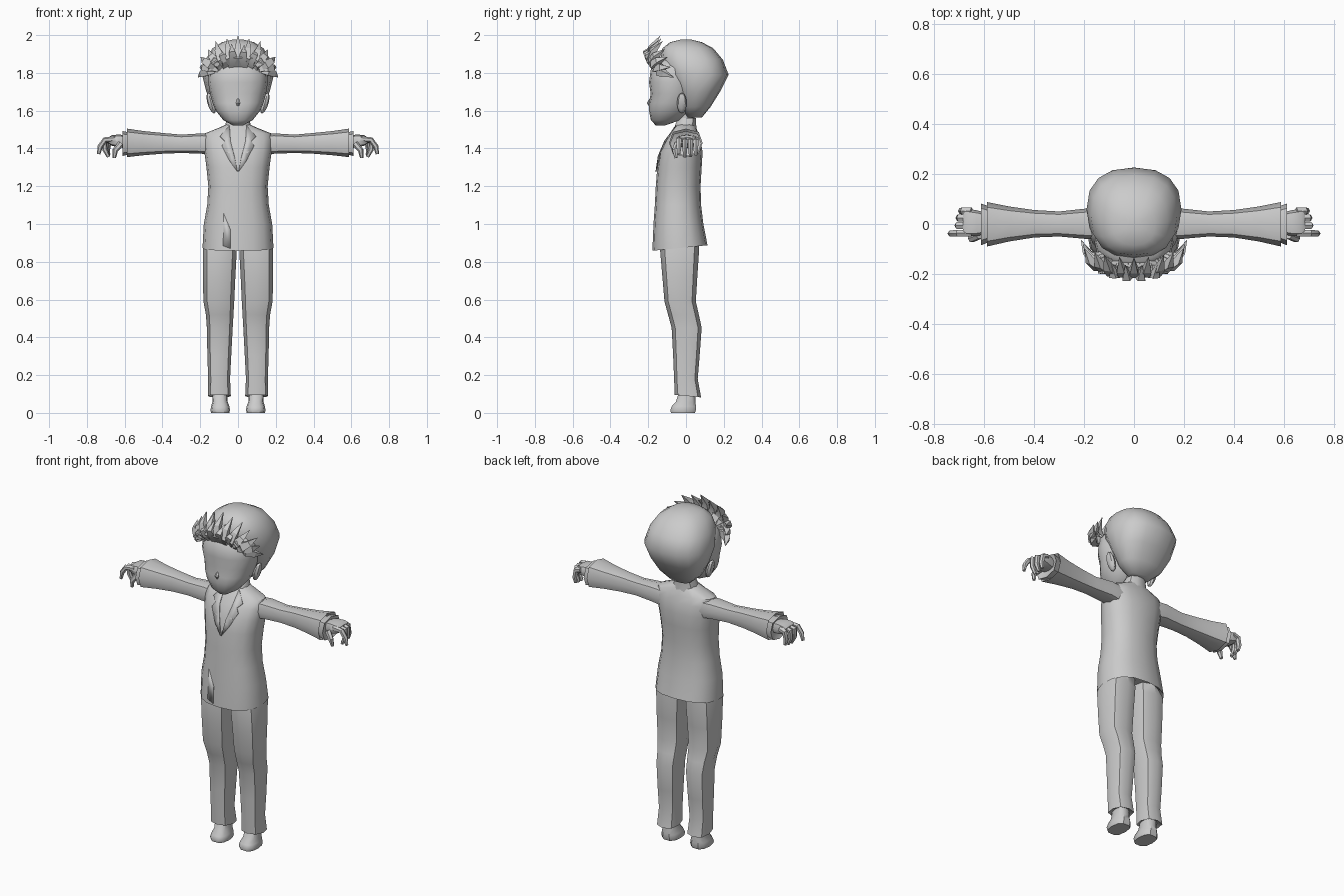
import bpy, bmesh, math
from mathutils import Vector
from mathutils.bvhtree import BVHTree


def finish(name, bm, mirror=False, angle=40):
    bmesh.ops.recalc_face_normals(bm, faces=bm.faces)
    me = bpy.data.meshes.new(name)
    bm.to_mesh(me)
    bm.free()
    me.shade_smooth()
    me.set_sharp_from_angle(angle=math.radians(angle))
    ob = bpy.data.objects.new(name, me)
    bpy.context.collection.objects.link(ob)
    if mirror:
        ob.modifiers.new("mirror", 'MIRROR')
    return ob


def skin(bm, rings):
    """Bridge equal-length rings of points and cap both ends."""
    rows = [[bm.verts.new(p) for p in r] for r in rings]
    n = len(rows[0])
    for a, b in zip(rows, rows[1:]):
        for i in range(n):
            j = (i + 1) % n
            bm.faces.new((a[i], a[j], b[j], b[i]))
    bm.faces.new(rows[0])
    bm.faces.new(rows[-1][::-1])


def spow(v, e):
    return math.copysign(abs(v) ** (2 / e), v)


def loft(name, rings, n=12, e=2.3, axis='z', mirror=False, angle=40):
    """Rings are (position, a0, a1, b0, b1[, tilt]) superellipse sections."""
    out = []
    for r in rings:
        p, a0, a1, b0, b1 = r[:5]
        tilt = r[5] if len(r) > 5 else 0
        row = []
        for i in range(n):
            t = 2 * math.pi * i / n
            a = (a0 + a1) / 2 + (a1 - a0) / 2 * spow(math.cos(t), e)
            b = (b0 + b1) / 2 + (b1 - b0) / 2 * spow(math.sin(t), e)
            row.append((a, b, p + tilt * b) if axis == 'z' else (p, a, b))
        out.append(row)
    bm = bmesh.new()
    skin(bm, out)
    return finish(name, bm, mirror, angle)


def sym(rows):
    """Expand (z, half width, y0, y1[, tilt]) to loft rings."""
    return [(r[0], -r[1], r[1], *r[2:]) for r in rows]


def tube(bm, pts, radii, n=6, up=(0, 1, 0), flat=1.0):
    pts = [Vector(p) for p in pts]
    rings = []
    for i, p in enumerate(pts):
        d = (pts[min(i + 1, len(pts) - 1)] - pts[max(i - 1, 0)]).normalized()
        u = (Vector(up) - d * d.dot(Vector(up))).normalized()
        v = d.cross(u)
        rings.append([p + radii[i] * (u * math.cos(t) * flat + v * math.sin(t))
                      for t in (2 * math.pi * (k + .5) / n for k in range(n))])
    skin(bm, rings)


# Jacket body, with a recessed underside at the hem
jacket = loft("jacket", sym([
    (0.93, .15, -.13, .07), (0.876, .188, -.178, .114, .1),
    (1.0, .181, -.172, .092), (1.1, .163, -.165, .08), (1.2, .157, -.16, .077),
    (1.3, .167, -.152, .083), (1.38, .178, -.14, .088), (1.44, .184, -.11, .078),
    (1.48, .175, -.085, .065), (1.51, .10, -.065, .055), (1.53, .055, -.05, .045)]),
    n=16, e=2.4)

# Trousers
loft("trouser_legs", [
    (.95, .01, .165, -.12, .06), (.87, .006, .186, -.138, .07), (.72, .014, .186, -.125, .06),
    (.59, .02, .183, -.114, .052), (.52, .024, .17, -.095, .068), (.45, .028, .165, -.076, .083),
    (.3, .036, .162, -.068, .072), (.18, .042, .158, -.063, .062), (.09, .038, .16, -.06, .08, -.1),
    (.10, .055, .14, -.04, .05)], n=8, e=2.5, mirror=True)

# Shoes
loft("shoes", [
    (0, .046, .142, -.082, .05), (.015, .042, .146, -.086, .055), (.035, .046, .142, -.078, .055),
    (.06, .055, .135, -.055, .052), (.12, .06, .135, -.035, .05)], n=10, e=2.7, mirror=True)

# Sleeves, cuffs and palms
loft("sleeves", [
    (.12, -.06, .06, 1.36, 1.475), (.19, -.06, .062, 1.372, 1.48), (.3, -.05, .05, 1.376, 1.473),
    (.4, -.054, .056, 1.372, 1.482), (.5, -.07, .07, 1.364, 1.492), (.588, -.09, .088, 1.354, 1.505),
    (.57, -.07, .07, 1.37, 1.485)], n=8, e=2.6, axis='x', mirror=True)
loft("cuffs", [
    (.55, -.06, .06, 1.375, 1.48), (.612, -.085, .082, 1.36, 1.492),
    (.6, -.06, .06, 1.38, 1.475)], n=8, e=2.6, axis='x', mirror=True)
loft("palms", [
    (.57, -.035, .04, 1.40, 1.465), (.63, -.048, .055, 1.405, 1.474),
    (.67, -.05, .062, 1.415, 1.47), (.685, -.045, .058, 1.425, 1.458)], n=8, e=3, axis='x', mirror=True)

# Curled fingers, a straighter index finger, and the thumb
bm = bmesh.new()
tube(bm, [(.65, -.036, 1.45), (.705, -.037, 1.445), (.73, -.038, 1.41), (.738, -.038, 1.37)],
     [.015, .015, .014, .009])
for y, k in ((-.006, 1), (.024, .97), (.052, .9)):
    tube(bm, [(.65, y, 1.45), (.69 * (k + 2) / 3 + .015, y, 1.44), (.705 * (k + 4) / 5, y, 1.395),
              (.685, y, 1.355 + (1 - k) * .1)], [.015, .016, .014, .009])
tube(bm, [(.62, -.045, 1.425), (.65, -.06, 1.39), (.655, -.052, 1.35)], [.017, .015, .009])
finish("fingers", bm, mirror=True)

# Neck and shirt collar
loft("neck", sym([(1.45, .05, -.045, .05), (1.54, .045, -.04, .045), (1.64, .05, -.05, .05)]), n=10)
loft("collar", sym([(1.49, .075, -.07, .06), (1.53, .066, -.058, .056), (1.562, .056, -.04, .056),
                    (1.545, .047, -.035, .047)]), n=10)

# Lapels and front overlap laid on the jacket
bm = bmesh.new()
bm.from_mesh(jacket.data)
tree = BVHTree.FromBMesh(bm)
bm.free()


def patch(name, pts, lift, mirror):
    bm = bmesh.new()
    vs = []
    for x, z in pts:
        hit = tree.ray_cast(Vector((x, -1, z)), Vector((0, 1, 0)))[0]
        vs.append(bm.verts.new((x, (hit.y if hit else -.05) - lift, z)))
    bmesh.ops.triangulate(bm, faces=[bm.faces.new(vs)])
    ob = finish(name, bm, mirror)
    ob.modifiers.new("thickness", 'SOLIDIFY').thickness = .006


patch("lapels", [(.045, 1.522), (.095, 1.465), (.07, 1.44), (.085, 1.415), (.045, 1.335),
                 (.002, 1.275), (.02, 1.36), (.04, 1.44)], .008, True)
patch("front_overlap", [(-.078, 1.06), (-.076, .97), (-.08, .885), (-.04, .87), (-.04, .97)], .003, False)

# Face
loft("face", sym([
    (1.522, .028, -.16, -.11), (1.55, .078, -.186, -.03), (1.60, .118, -.196, .02),
    (1.64, .135, -.196, .04), (1.69, .148, -.187, .05), (1.75, .158, -.196, .05),
    (1.82, .152, -.186, .05), (1.87, .12, -.15, .05)]), n=16, e=2.25, angle=60)
bm = bmesh.new()
tube(bm, [(0, -.185, 1.665), (0, -.196, 1.64), (0, -.19, 1.625)], [.006, .012, .006], up=(1, 0, 0))
finish("nose", bm)

# Ears
bm = bmesh.new()
bmesh.ops.create_uvsphere(bm, u_segments=8, v_segments=6, radius=1)
for v in bm.verts:
    v.co = Vector((.142 + .02 * v.co.x + .015 * v.co.z, -.022 + .026 * v.co.y, 1.64 + .055 * v.co.z))
finish("ears", bm, mirror=True)

# Smooth hair cap
loft("hair_cap", sym([
    (1.565, .065, 0, .085), (1.62, .128, -.03, .13), (1.70, .168, -.06, .18),
    (1.79, .19, -.11, .226), (1.87, .172, -.135, .195), (1.93, .135, -.125, .145),
    (1.962, .085, -.085, .085), (1.976, .03, -.03, .03)]), n=16, e=2.4, angle=60)

# Swept-up spiky fringe: a long outer row and a shorter inner row
bm = bmesh.new()
for count, reach, y_off, a0 in ((13, 1.0, 0, -10), (8, .78, -.03, 8)):
    for i in range(count):
        a = math.radians(a0 + (180 - 2 * a0) * i / (count - 1))
        c, s = math.cos(a), math.sin(a)
        k = reach * (1 if i % 2 == 0 else .95)
        tube(bm, [(.12 * c, -.13 - .03 * s, 1.82 + .015 * s),
                  (.165 * c * k, -.145 - .05 * s, 1.82 + .065 * s),
                  (.19 * c * k, -.125 - .06 * s + y_off, 1.815 + .12 * s * k),
                  (.215 * c * k, -.075 - .06 * s + y_off, 1.81 + .188 * s * k)],
             [.022, .032, .022, .001], n=4, up=(-s, 0, c), flat=1.0)
finish("hair_spikes", bm, angle=30)
